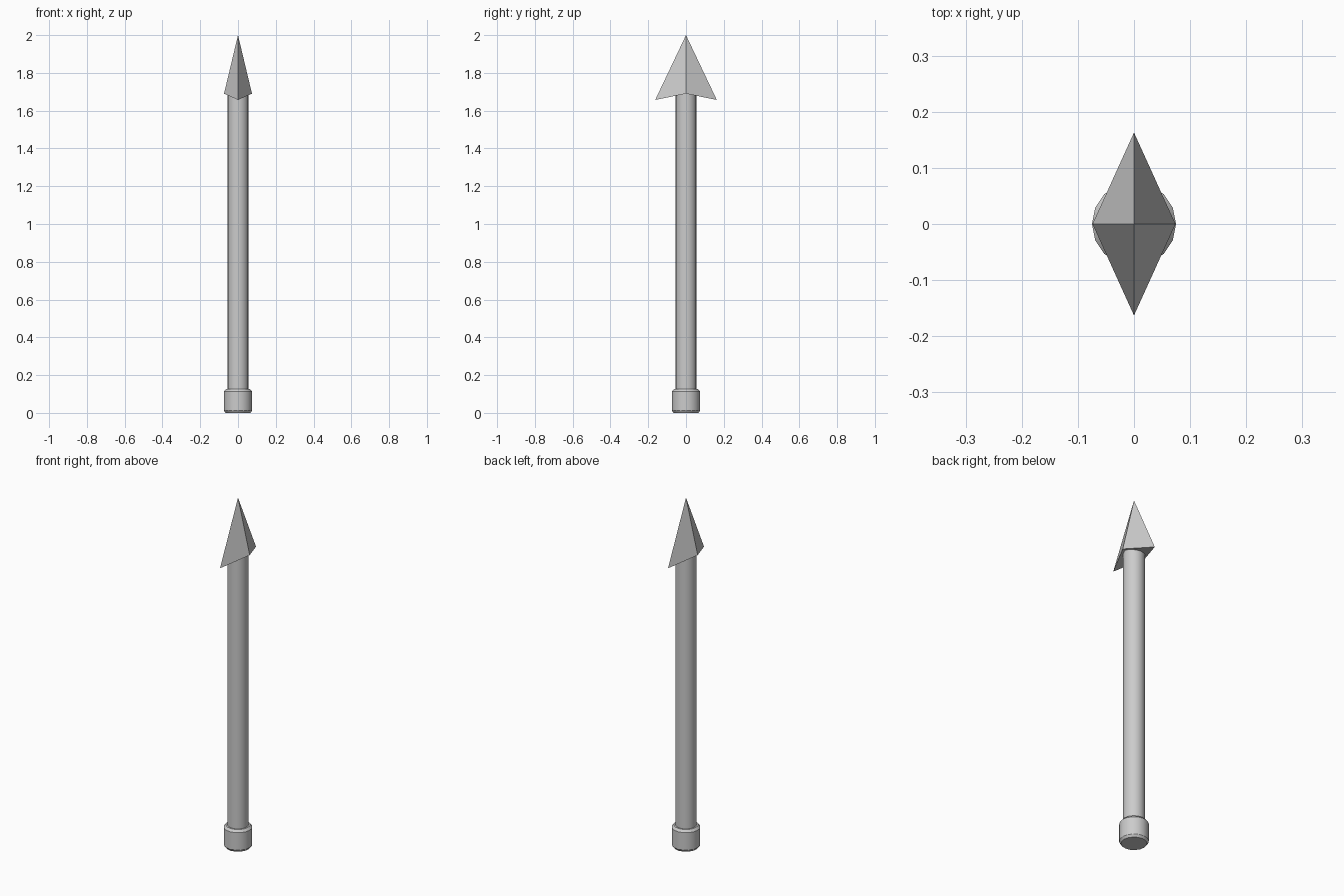
import bpy, bmesh, math

old = bpy.data.objects.get("Cube")
if old:
    bpy.data.objects.remove(old, do_unlink=True)

grey = bpy.data.materials.new("plain_grey")
grey.use_nodes = True
grey.diffuse_color = (0.6, 0.6, 0.6, 1)
grey.node_tree.nodes["Principled BSDF"].inputs["Base Color"].default_value = (0.6, 0.6, 0.6, 1)


def finish(bm, name, smooth=False):
    bmesh.ops.recalc_face_normals(bm, faces=bm.faces)
    mesh = bpy.data.meshes.new(name)
    bm.to_mesh(mesh)
    bm.free()
    mesh.materials.append(grey)
    obj = bpy.data.objects.new(name, mesh)
    bpy.context.collection.objects.link(obj)
    if smooth:
        bpy.ops.object.select_all(action="DESELECT")
        obj.select_set(True)
        bpy.context.view_layer.objects.active = obj
        bpy.ops.object.shade_smooth_by_angle(angle=math.radians(30))


def turned(name, profile, sides=16):
    """Closed round part from (radius, height) pairs."""
    bm = bmesh.new()
    rings = [[bm.verts.new((r * math.cos(math.tau * i / sides),
                            r * math.sin(math.tau * i / sides), z))
              for i in range(sides)] for r, z in profile]
    for low, high in zip(rings, rings[1:]):
        for i in range(sides):
            j = (i + 1) % sides
            bm.faces.new((low[i], low[j], high[j], high[i]))
    bm.faces.new(rings[0])
    bm.faces.new(rings[-1])
    finish(bm, name, True)


# Shaft and the bevelled collar at its foot
turned("shaft", [(0.056, 0.1), (0.056, 1.69)])
turned("foot_collar", [(0.066, 0), (0.075, 0.013), (0.075, 0.113), (0.064, 0.126)])

# Four-sided head with swept-back barbs and a folded underside
bm = bmesh.new()
tip = bm.verts.new((0, 0, 2))
hub = bm.verts.new((0, 0, 1.69))
rim = [bm.verts.new(p) for p in
       ((0.074, 0, 1.69), (0, 0.163, 1.657), (-0.074, 0, 1.69), (0, -0.163, 1.657))]
for i in range(4):
    a, b = rim[i], rim[(i + 1) % 4]
    bm.faces.new((a, b, tip))
    bm.faces.new((b, a, hub))
finish(bm, "spear_head")
